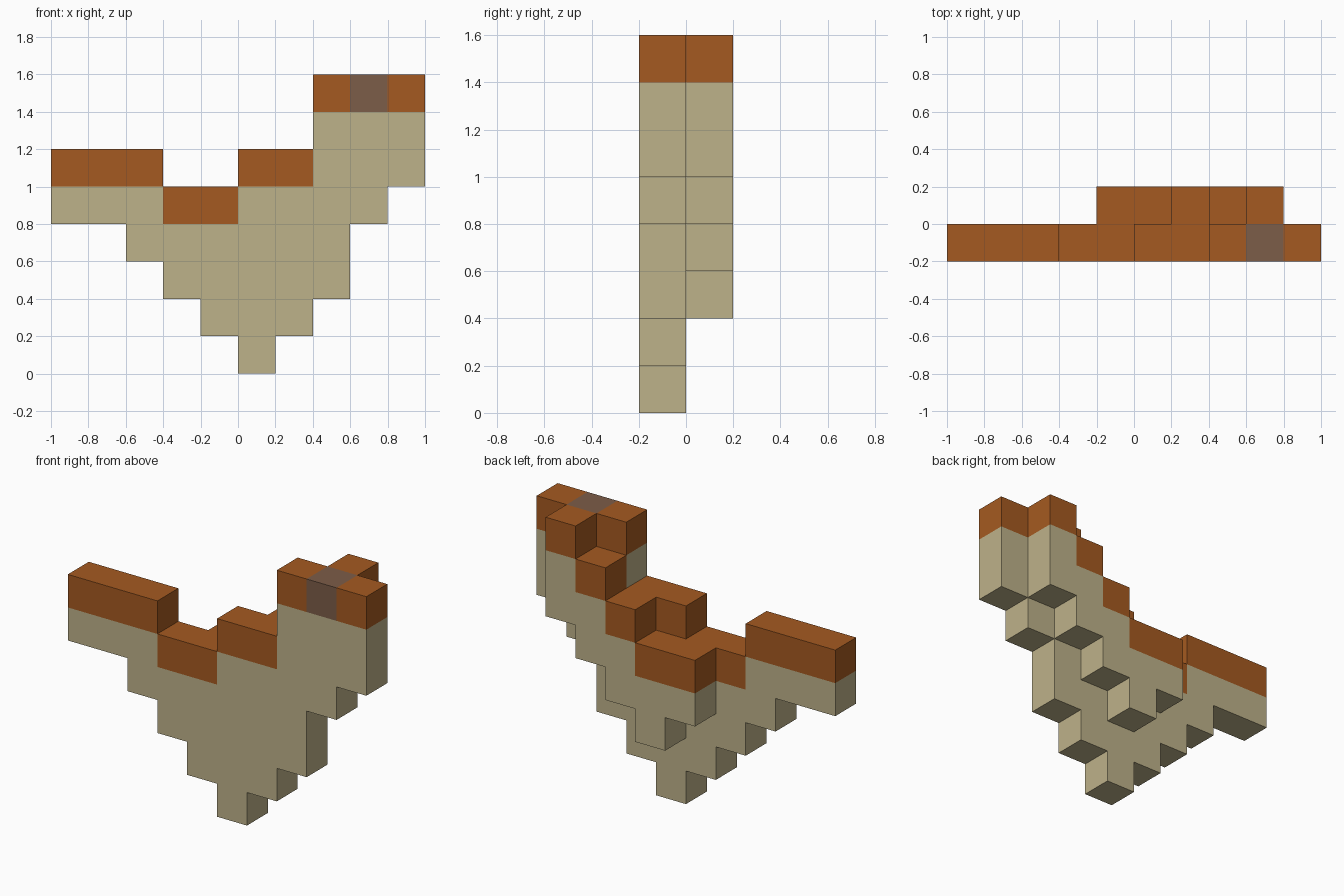
import bpy
import bmesh
from mathutils import Vector

if "Cube" in bpy.data.objects:
    bpy.data.objects.remove(bpy.data.objects["Cube"], do_unlink=True)

CELL = 0.2


def material(name, rgb):
    mat = bpy.data.materials.new(name)
    mat.use_nodes = True
    color = (*rgb, 1)
    mat.diffuse_color = color
    mat.node_tree.nodes["Principled BSDF"].inputs["Base Color"].default_value = color
    return mat


sand = material("sand", (0.515, 0.445, 0.254))
rust = material("rust orange", (0.376, 0.102, 0.015))
brown = material("grey brown", (0.202, 0.109, 0.065))

# Columns of blocks as (bottom, top) layers, from right to left
front_row = [(4, 6), (4, 6), (3, 6), (2, 5), (1, 5),
             (0, 6), (1, 6), (2, 8), (4, 8), (5, 8)]
back_row = [(3, 5), (2, 5), (3, 6), (4, 7), (5, 8)]
columns = {(x, 0): span for x, span in enumerate(front_row)}
columns.update({(x + 4, 1): span for x, span in enumerate(back_row)})

# Each column is sand with a coloured cap block on top
body, caps = set(), set()
for (x, y), (low, high) in columns.items():
    body.update((x, y, z) for z in range(low, high - 1))
    caps.add((x, y, high - 1))
odd_cap = {(8, 0, 7)}
solid = body | caps


def build(name, cells, mat):
    """Make the outer skin of a group of blocks."""
    bm = bmesh.new()
    for cell in sorted(cells):
        center = Vector(cell) + Vector((0.5, 0.5, 0.5))
        for axis in range(3):
            for sign in (-1, 1):
                n = Vector((0, 0, 0))
                n[axis] = sign
                if tuple(int(c + d) for c, d in zip(cell, n)) in solid:
                    continue
                u = Vector((0, 0, 0))
                u[(axis + 1) % 3] = 1
                v = n.cross(u)
                corners = [center + (n + a * u + b * v) / 2
                           for a, b in ((-1, -1), (1, -1), (1, 1), (-1, 1))]
                bm.faces.new([bm.verts.new((p - Vector((5, 1, 0))) * CELL)
                              for p in corners])
    bmesh.ops.remove_doubles(bm, verts=bm.verts, dist=0.001)
    mesh = bpy.data.meshes.new(name)
    bm.to_mesh(mesh)
    bm.free()
    mesh.materials.append(mat)
    obj = bpy.data.objects.new(name, mesh)
    bpy.context.collection.objects.link(obj)


build("island_body", body, sand)
build("island_caps", caps - odd_cap, rust)
build("island_brown_cap", odd_cap, brown)
